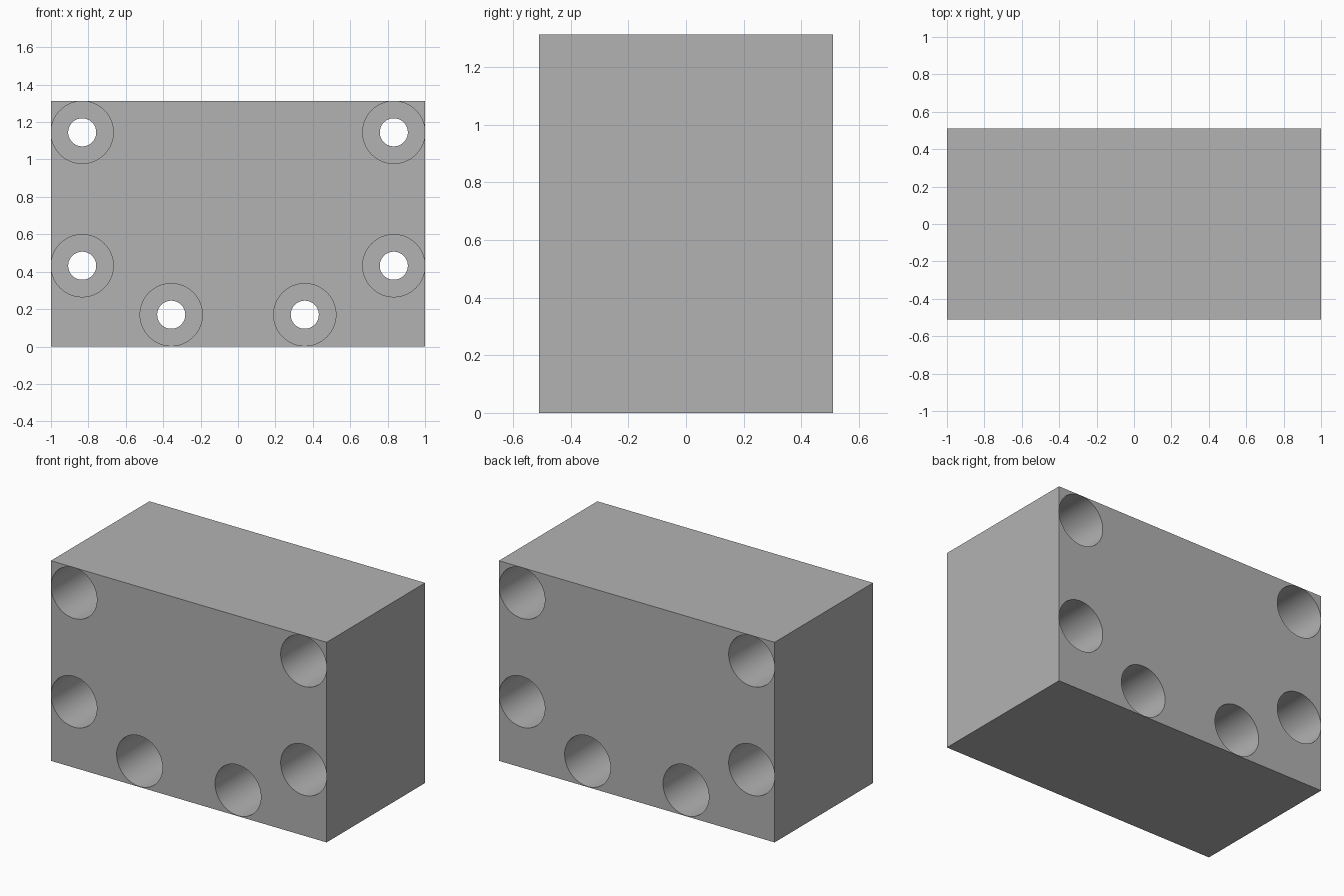
import bpy, bmesh, math
from mathutils import Matrix

cube = bpy.data.objects.get("Cube")
if cube:
    bpy.data.objects.remove(cube, do_unlink=True)

WIDTH, DEPTH, HEIGHT = 2.0, 1.02, 1.312
BORE_R, HOLE_R = 0.1665, 0.075
WEB = 0.1          # half thickness of the shoulder between opposite bores
HOLES = [(0.833, 1.145), (0.833, 0.432), (0.357, 0.17)]


def make_object(name, bm):
    mesh = bpy.data.meshes.new(name)
    bmesh.ops.recalc_face_normals(bm, faces=bm.faces)
    bm.to_mesh(mesh)
    bm.free()
    obj = bpy.data.objects.new(name, mesh)
    bpy.context.collection.objects.link(obj)
    return obj


def add_stepped_pin(bm, x, z):
    """Closed revolved pin along y: wide at both ends, narrow in the middle."""
    end = DEPTH / 2 + 0.1
    profile = [(0, -end), (BORE_R, -end), (BORE_R, -WEB), (HOLE_R, -WEB),
               (HOLE_R, WEB), (BORE_R, WEB), (BORE_R, end), (0, end)]
    verts = [bm.verts.new((x + r, y, z)) for r, y in profile]
    edges = [bm.edges.new(pair) for pair in zip(verts, verts[1:])]
    bmesh.ops.spin(bm, geom=verts + edges, cent=(x, 0, z), axis=(0, 1, 0),
                   angle=math.tau, steps=64, use_merge=False)


# Solid block
bm = bmesh.new()
bmesh.ops.create_cube(bm, size=1, matrix=Matrix.Translation((0, 0, HEIGHT / 2))
                      @ Matrix.Diagonal((WIDTH, DEPTH, HEIGHT, 1)))
block = make_object("drilled_block", bm)

# Counterbored through holes, mirrored left and right
bm = bmesh.new()
for x, z in HOLES:
    for side in (-1, 1):
        add_stepped_pin(bm, side * x, z)
bmesh.ops.remove_doubles(bm, verts=bm.verts, dist=0.0001)
cutter = make_object("hole_cutter", bm)
cutter.hide_render = True

cut = block.modifiers.new("holes", 'BOOLEAN')
cut.operation = 'DIFFERENCE'
cut.solver = 'EXACT'
cut.object = cutter
bpy.ops.object.select_all(action='DESELECT')
block.select_set(True)
bpy.context.view_layer.objects.active = block
bpy.ops.object.modifier_apply(modifier=cut.name)
bpy.data.objects.remove(cutter, do_unlink=True)

# Plain grey material, smooth bores with sharp rims
grey = bpy.data.materials.new("plain_grey")
grey.use_nodes = True
colour = (0.448, 0.448, 0.448, 1)
grey.diffuse_color = colour
grey.node_tree.nodes["Principled BSDF"].inputs["Base Color"].default_value = colour
block.data.materials.clear()
block.data.materials.append(grey)
bpy.ops.object.shade_smooth_by_angle(angle=math.radians(30))
